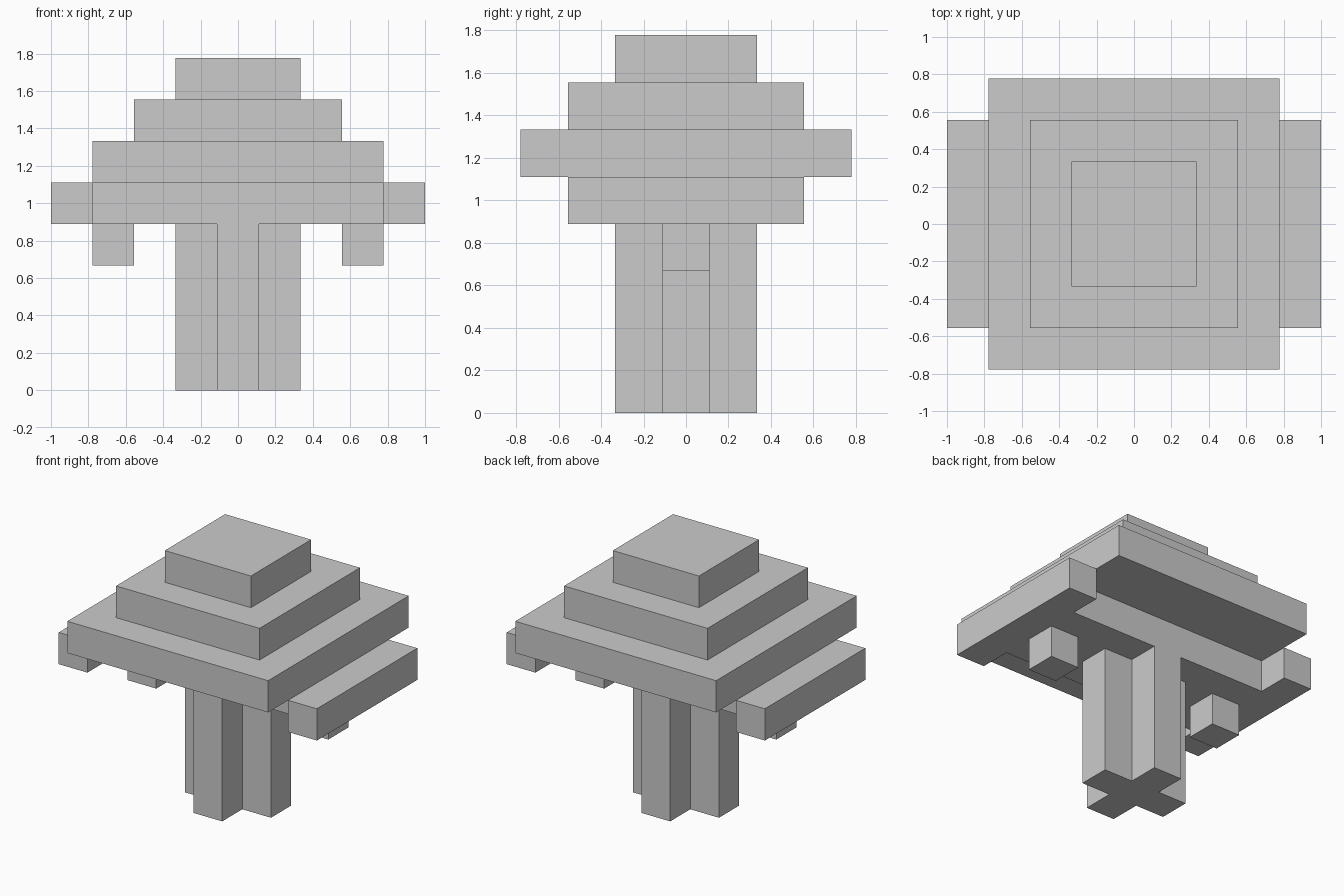
import bpy, bmesh

if "Cube" in bpy.data.objects:
    bpy.data.objects.remove(bpy.data.objects["Cube"])

U = 2 / 9  # one block


def prism(name, outline, z0, z1):
    """Extrude a closed outline (in block units) from z0 to z1."""
    bm = bmesh.new()
    base = bm.faces.new([bm.verts.new((x * U, y * U, z0 * U)) for x, y in outline])
    top = bmesh.ops.extrude_face_region(bm, geom=[base], use_keep_orig=True)["geom"]
    verts = [g for g in top if isinstance(g, bmesh.types.BMVert)]
    bmesh.ops.translate(bm, verts=verts, vec=(0, 0, (z1 - z0) * U))
    bmesh.ops.recalc_face_normals(bm, faces=bm.faces)
    mesh = bpy.data.meshes.new(name)
    bm.to_mesh(mesh)
    bm.free()
    obj = bpy.data.objects.new(name, mesh)
    bpy.context.collection.objects.link(obj)
    return obj


def rect(hx, hy, cx=0):
    return [(cx - hx, -hy), (cx + hx, -hy), (cx + hx, hy), (cx - hx, hy)]


def four_way(quarter):
    """Mirror a quarter outline (+x +y, counter-clockwise) into a full loop."""
    right = [(x, -y) for x, y in reversed(quarter)] + quarter
    return right + [(-x, -y) for x, y in right]


# Cross-shaped trunk
prism("trunk", four_way([(1.5, 0.5), (0.5, 0.5), (0.5, 1.5)]), 0, 4)

# H-shaped lower canopy with long bars at both ends
prism("lower_canopy", four_way([(4.5, 2.5), (3.5, 2.5), (3.5, 1.5)]), 4, 5)

# Stepped square tiers of the upper canopy
for i, half in enumerate((3.5, 2.5, 1.5)):
    prism(f"canopy_tier_{i + 1}", rect(half, half), 5 + i, 6 + i)

# Small blocks hanging below the canopy
for side, x in (("left", -3), ("right", 3)):
    prism(f"hanging_block_{side}", rect(0.5, 0.5, x), 3, 4)
